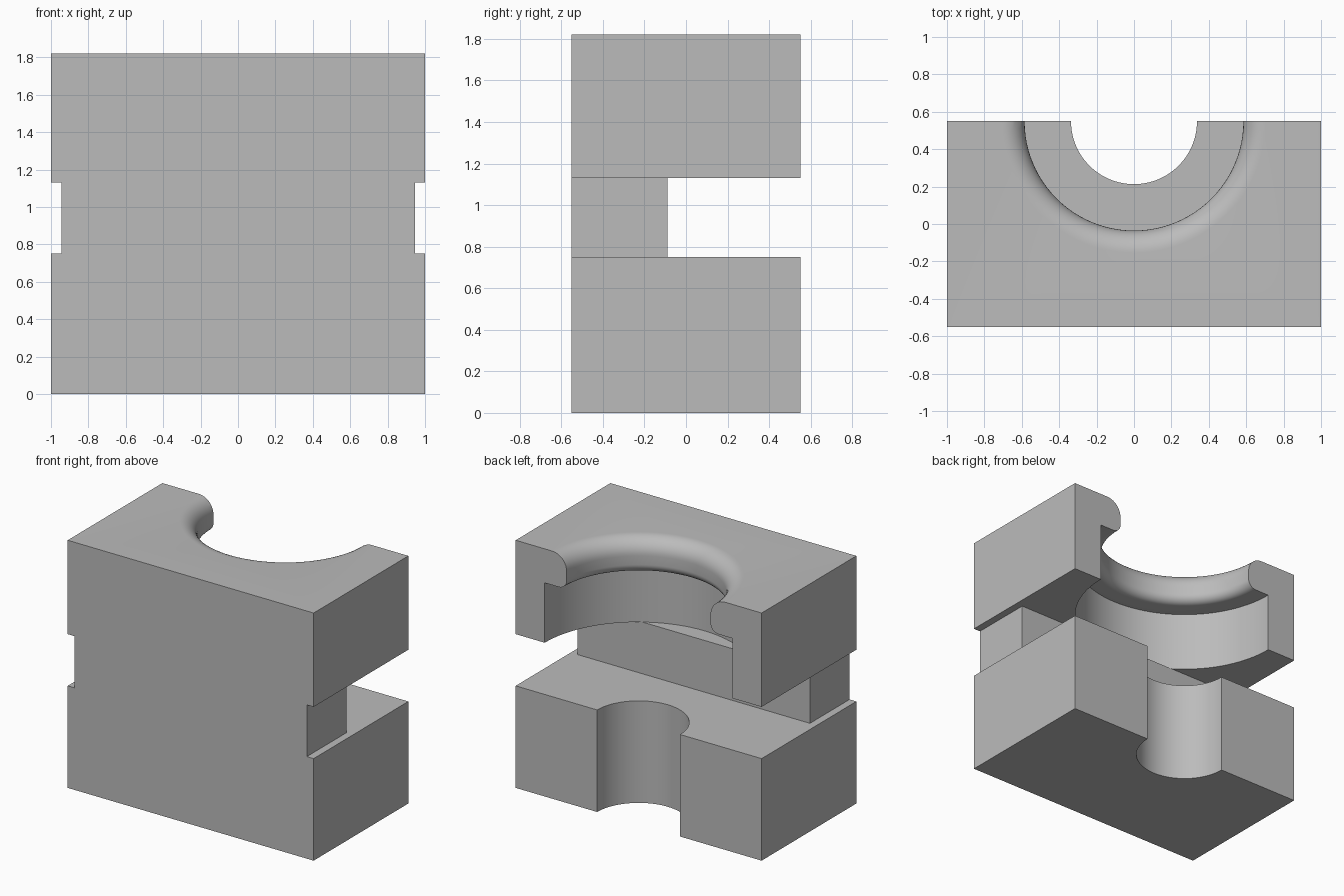
import bpy, bmesh
from math import sin, cos, pi, radians
from mathutils import Vector, Matrix

default = bpy.data.objects.get("Cube")
if default:
    bpy.data.objects.remove(default, do_unlink=True)

BACK, HEIGHT = 0.55, 1.82
SLOT_LOW, SLOT_HIGH = 0.75, 1.13

grey = bpy.data.materials.new("plain_grey")
grey.use_nodes = True
colour = (0.5, 0.5, 0.5, 1)
grey.diffuse_color = colour
grey.node_tree.nodes["Principled BSDF"].inputs["Base Color"].default_value = colour


def finish(name, bm):
    bmesh.ops.recalc_face_normals(bm, faces=bm.faces)
    mesh = bpy.data.meshes.new(name)
    bm.to_mesh(mesh)
    bm.free()
    obj = bpy.data.objects.new(name, mesh)
    bpy.context.collection.objects.link(obj)
    mesh.materials.append(grey)
    return obj


def prism(name, plan, low, high):
    """Extrude a plan outline upwards."""
    bm = bmesh.new()
    face = bm.faces.new([bm.verts.new((x, y, low)) for x, y in plan])
    top = bmesh.ops.extrude_face_region(bm, geom=[face])["geom"]
    verts = [v for v in top if isinstance(v, bmesh.types.BMVert)]
    bmesh.ops.translate(bm, verts=verts, vec=(0, 0, high - low))
    return finish(name, bm)


def lathe(name, profile, steps=96):
    """Revolve a radius and height profile about the bore axis."""
    bm = bmesh.new()
    verts = [bm.verts.new((r, 0, z)) for r, z in profile]
    edges = [bm.edges.new(pair) for pair in zip(verts, verts[1:])]
    bmesh.ops.spin(bm, geom=verts + edges, cent=(0, 0, 0), axis=(0, 0, 1),
                   angle=2 * pi, steps=steps, use_merge=True)
    bmesh.ops.remove_doubles(bm, verts=bm.verts, dist=1e-5)
    bmesh.ops.transform(bm, matrix=Matrix.Translation((0, BACK, 0)), verts=bm.verts)
    return finish(name, bm)


def fillet(r, z, radius, start, end, steps=10):
    angles = [radians(start + (end - start) * i / steps) for i in range(steps + 1)]
    return [(r + radius * cos(a), z + radius * sin(a)) for a in angles]


# Solid block
block = prism("bearing_block", [(-1, -BACK), (1, -BACK), (1, BACK), (-1, BACK)], 0, HEIGHT)

# Slot around the central web, open at the back and both sides
web_x, web_y, out = 0.945, -0.09, 1.3
slot = prism("slot_cutter", [(-out, -1), (-web_x, -1), (-web_x, web_y), (web_x, web_y),
                             (web_x, -1), (out, -1), (out, 1), (-out, 1)],
             SLOT_LOW, SLOT_HIGH)

# Narrow bore through the lower half
lower_bore = lathe("lower_bore_cutter", [(0, -0.2), (0.337, -0.2),
                                         (0.337, SLOT_LOW + 0.1), (0, SLOT_LOW + 0.1)])

# Wide bore with a rounded lip in the upper half
profile = [(0, SLOT_HIGH), (0.764, SLOT_HIGH), (0.764, 1.57)]
profile += fillet(0.65, 1.635, 0.065, 270, 180)
profile += fillet(0.705, 1.70, 0.12, 180, 90)
profile += [(0.705, 2), (0, 2)]
upper_bore = lathe("upper_bore_cutter", profile)

# Cut the block, then drop the cutters
cutters = [slot, lower_bore, upper_bore]
for cutter in cutters:
    cutter.hide_render = True
    mod = block.modifiers.new(cutter.name, "BOOLEAN")
    mod.operation, mod.solver, mod.object = "DIFFERENCE", "EXACT", cutter
bpy.context.view_layer.update()
evaluated = block.evaluated_get(bpy.context.evaluated_depsgraph_get())
result = bpy.data.meshes.new_from_object(evaluated)
block.modifiers.clear()
block.data = result
for cutter in cutters:
    bpy.data.objects.remove(cutter, do_unlink=True)

# Smooth the curved walls, keep the machined edges sharp
for obj in bpy.context.selected_objects:
    obj.select_set(False)
block.select_set(True)
bpy.context.view_layer.objects.active = block
bpy.ops.object.shade_smooth_by_angle(angle=radians(30))
